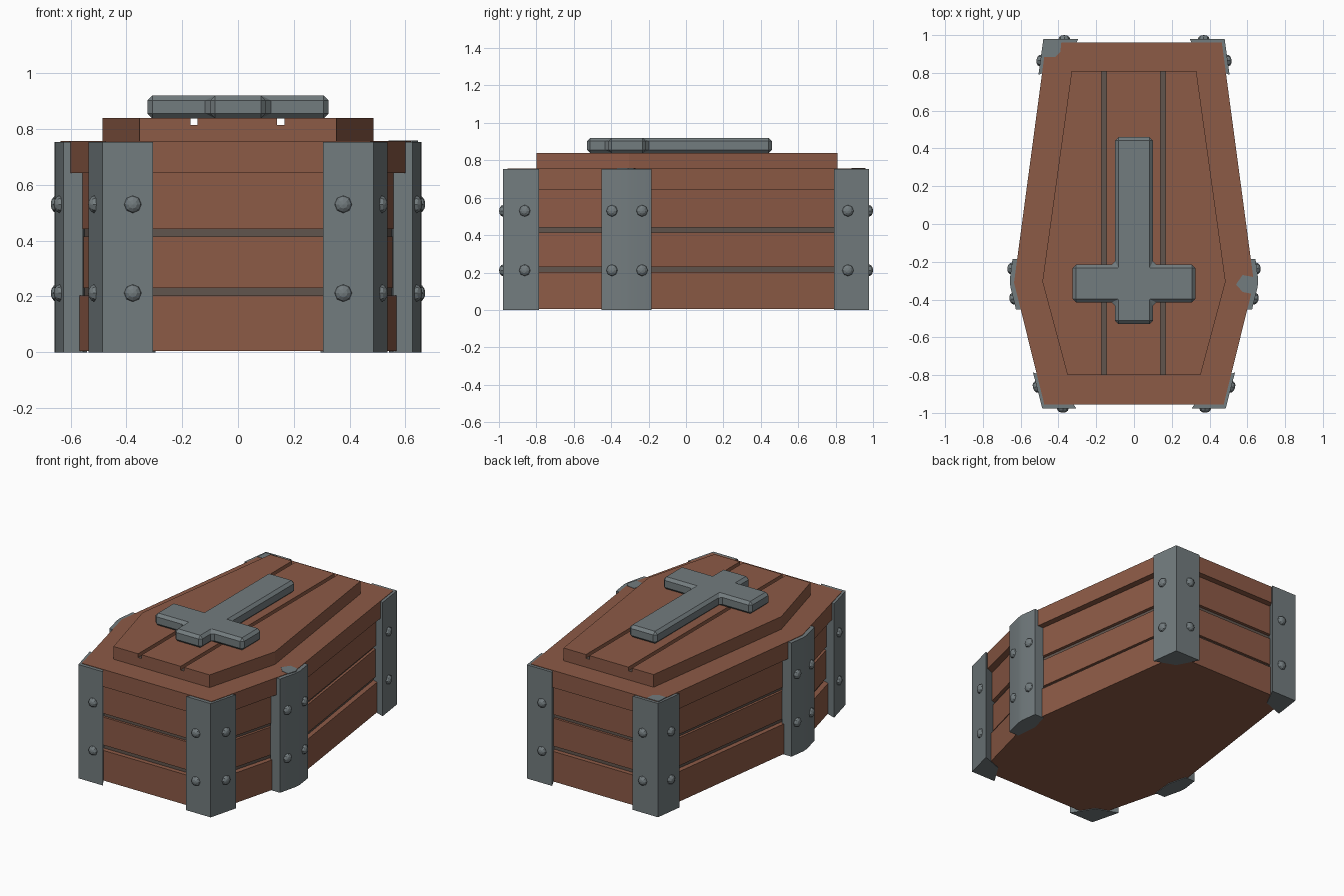
import bpy
import bmesh
import math
from mathutils import Vector, Matrix

cube = bpy.data.objects.get("Cube")
if cube:
    bpy.data.objects.remove(cube, do_unlink=True)


def material(name, rgb):
    mat = bpy.data.materials.new(name)
    mat.use_nodes = True
    mat.diffuse_color = (*rgb, 1)
    mat.node_tree.nodes["Principled BSDF"].inputs["Base Color"].default_value = (*rgb, 1)
    return mat


WOOD = material("red brown wood", (0.265, 0.103, 0.061))
IRON = material("grey iron", (0.17, 0.2, 0.21))
GAP = material("dark gap", (0.12, 0.09, 0.075))


def finish(name, bm, *mats):
    bmesh.ops.recalc_face_normals(bm, faces=bm.faces)
    mesh = bpy.data.meshes.new(name)
    bm.to_mesh(mesh)
    bm.free()
    for mat in mats:
        mesh.materials.append(mat)
    obj = bpy.data.objects.new(name, mesh)
    bpy.context.collection.objects.link(obj)
    return obj


def prism(name, outline, z0, z1, *mats):
    """Upright prism over a flat outline."""
    bm = bmesh.new()
    base = bm.faces.new([bm.verts.new((p[0], p[1], z0)) for p in outline])
    top = bmesh.ops.extrude_face_region(bm, geom=[base])["geom"]
    bmesh.ops.translate(bm, vec=(0, 0, z1 - z0),
                        verts=[v for v in top if isinstance(v, bmesh.types.BMVert)])
    return finish(name, bm, *mats)


def mirrored(half):
    """Close a right-hand half outline across x = 0."""
    return half + [(-x, y) for x, y in reversed(half)]


def make_active(obj):
    bpy.ops.object.select_all(action='DESELECT')
    obj.select_set(True)
    bpy.context.view_layer.objects.active = obj


def rim(inset):
    """Six-sided box outline, drawn in from the lid edge."""
    return mirrored([(0.475 - inset, -0.955 + inset), (0.635 - inset, -0.31),
                     (0.465 - inset, 0.96 - inset)])


# Planked body around a recessed core, with the overhanging lid
prism("body_core", rim(0.06), 0.01, 0.7, GAP)
for name, inset, z0, z1 in (("bottom_plank", 0.03, 0.004, 0.203),
                            ("middle_plank", 0.045, 0.23, 0.415),
                            ("top_plank", 0.04, 0.442, 0.65)):
    prism(name, rim(inset), z0, z1, WOOD)
prism("lid", rim(0), 0.642, 0.756, WOOD)

# Raised lid panel with two long grooves
panel = prism("lid_panel", mirrored([(0.352, -0.8), (0.485, -0.305), (0.33, 0.81)]),
              0.75, 0.84, WOOD, GAP)
for x in (-0.158, 0.153):
    a, b = x - 0.013, x + 0.013
    cutter = prism("groove_cutter", [(a, -1), (b, -1), (b, 1), (a, 1)], 0.815, 0.9)
    cutter.hide_render = True
    make_active(panel)
    mod = panel.modifiers.new("groove", 'BOOLEAN')
    mod.operation = 'DIFFERENCE'
    mod.solver = 'EXACT'
    mod.object = cutter
    bpy.ops.object.modifier_apply(modifier=mod.name)
    bpy.data.objects.remove(cutter, do_unlink=True)
for face in panel.data.polygons:
    groove_floor = face.normal.z > 0.9 and face.center.z < 0.83
    face.material_index = 1 if groove_floor else 0

# Bevelled cross on the panel
cross = prism("cross", mirrored([(0.1, -0.53), (0.1, -0.415), (0.325, -0.415),
                                 (0.325, -0.215), (0.1, -0.215), (0.1, 0.46)]),
              0.838, 0.92, IRON)
bevel = cross.modifiers.new("chamfer", 'BEVEL')
bevel.width = 0.018
bevel.segments = 1


def rivets(name, corner, ends):
    """Two flattened studs on each face of a bracket."""
    bm = bmesh.new()
    middle = sum(ends, Vector((0, 0))) / 2
    for end in ends:
        along = (end - corner).normalized()
        out = Vector((along.y, -along.x))
        if out.dot(corner - middle) < 0:
            out = -out
        spot = corner.lerp(end, 0.6)
        turn = Vector((out.x, out.y, 0)).to_track_quat('Z', 'Y').to_matrix().to_4x4()
        for z in (0.212, 0.53):
            place = Matrix.Translation((spot.x, spot.y, z)) @ turn
            bmesh.ops.create_uvsphere(bm, u_segments=8, v_segments=6, radius=1,
                                      matrix=place @ Matrix.Diagonal((0.031, 0.031, 0.021, 1)))
    finish(name, bm, IRON)


# Iron brackets at the corners and at the widest point of each side
BRACKETS = (
    ("front", (0.485, -0.978), (0.305, -0.978), (0.535, -0.785)),
    ("back", (0.48, 0.979), (0.295, 0.979), (0.506, 0.79)),
    ("middle", (0.66, -0.31), (0.625, -0.453), (0.643, -0.185)),
)
for side, sign in (("left", 1), ("right", -1)):
    for place, *points in BRACKETS:
        corner, e1, e2 = [Vector((sign * x, y)) for x, y in points]
        if place == "middle":
            inward = Vector((-sign * 0.07, 0))
            outline = [corner.lerp(e1, 0.15), e1, e1 + inward,
                       corner + inward * 1.7, e2 + inward, e2, corner.lerp(e2, 0.15)]
        else:
            outline = [corner, e1, corner + 0.72 * (e1 + e2 - 2 * corner), e2]
        bracket = prism(f"{place}_{side}_bracket", outline, 0, 0.753, IRON)
        rivets(f"{place}_{side}_rivets", corner, [e1, e2])
        if place == "middle":
            make_active(bracket)
            bpy.ops.object.shade_smooth_by_angle(angle=math.radians(30))

# Small iron caps showing through the lid top
prism("back_right_cap", [(-0.47, 0.96), (-0.385, 0.96), (-0.39, 0.91),
                         (-0.415, 0.885), (-0.475, 0.885)], 0.75, 0.758, IRON)
prism("middle_left_cap", [(0.54, -0.32), (0.575, -0.27), (0.63, -0.28),
                          (0.645, -0.31), (0.625, -0.37), (0.575, -0.36)], 0.75, 0.758, IRON)
